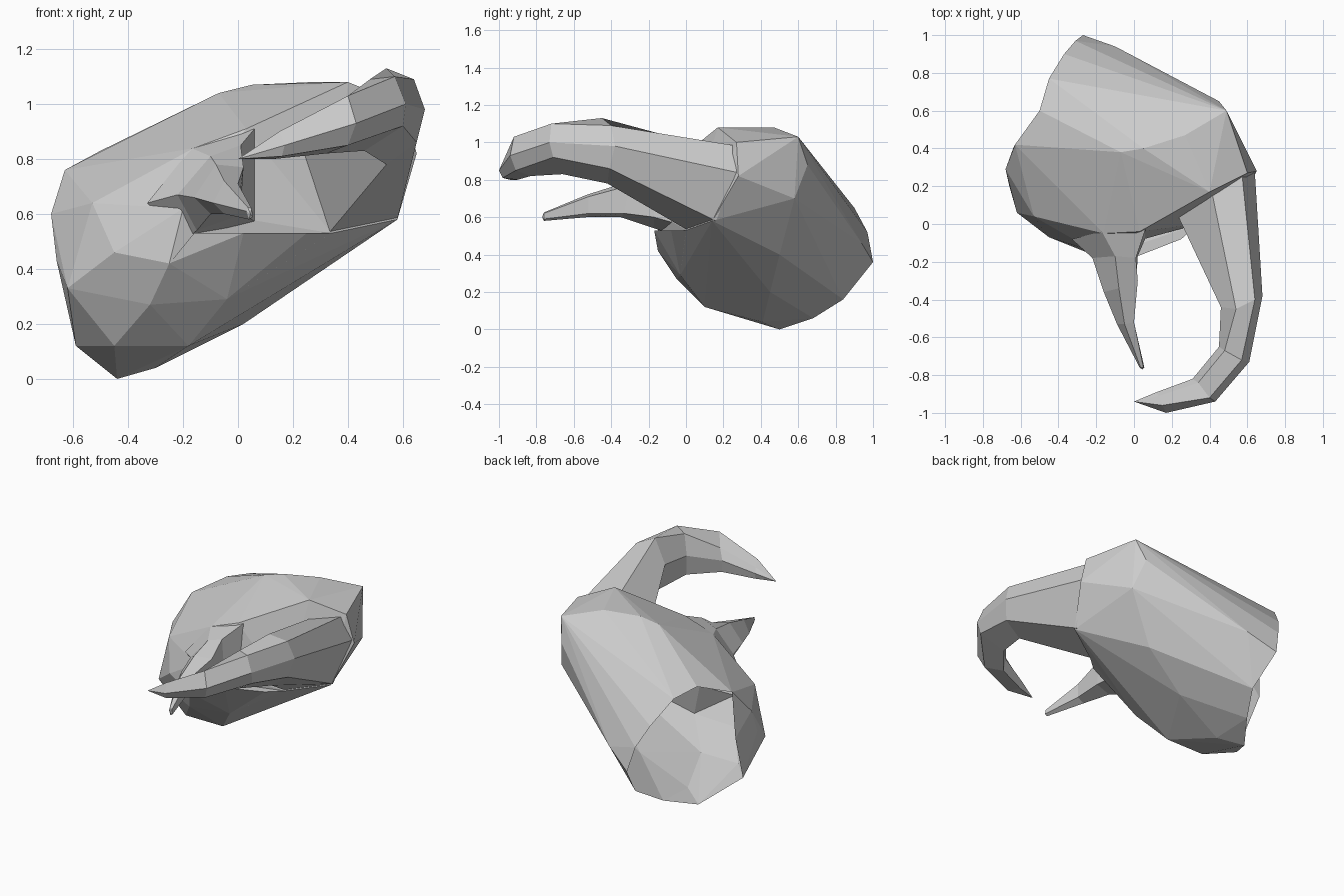
import bpy, bmesh, math


def finish(name, bm):
    bmesh.ops.recalc_face_normals(bm, faces=bm.faces[:])
    mesh = bpy.data.meshes.new(name)
    bm.to_mesh(mesh)
    bm.free()
    obj = bpy.data.objects.new(name, mesh)
    bpy.context.collection.objects.link(obj)
    return obj


def hull(name, points, opening=0, lip=None, lip_run=()):
    """Faceted shell around landmark points. The first `opening` points
    bound a mouth that is cut out; a lip point then fans to `lip_run`."""
    bm = bmesh.new()
    verts = [bm.verts.new(p) for p in points]
    bmesh.ops.convex_hull(bm, input=verts)
    rim = set(verts[:opening])
    cap = [f for f in bm.faces if all(v in rim for v in f.verts)]
    bmesh.ops.delete(bm, geom=cap, context='FACES_ONLY')
    if lip:
        centre = bm.verts.new(lip)
        for a, b in zip(lip_run, lip_run[1:]):
            bm.faces.new((verts[a], verts[b], centre))
    wires = [e for e in bm.edges if not e.link_faces]
    bmesh.ops.delete(bm, geom=wires, context='EDGES')
    loose = [v for v in bm.verts if not v.link_faces]
    bmesh.ops.delete(bm, geom=loose, context='VERTS')
    bmesh.ops.dissolve_limit(bm, angle_limit=math.radians(4),
                             verts=bm.verts[:], edges=bm.edges[:])
    return finish(name, bm)


def tapered_finger(name, sections, tip):
    """Loft matching cross-sections and close them to a point."""
    bm = bmesh.new()
    rings = [[bm.verts.new(p) for p in s] for s in sections]
    n = len(rings[0])
    for a, b in zip(rings, rings[1:]):
        for i in range(n):
            j = (i + 1) % n
            bm.faces.new((a[i], a[j], b[j], b[i]))
    end = bm.verts.new(tip)
    for i in range(n):
        bm.faces.new((rings[-1][i], rings[-1][(i + 1) % n], end))
    return finish(name, bm)


# Palm: open wrist end, broad middle, and front rim
wrist_ring = [
    (-.27, 1.0, .36), (-.31, .97, .52), (-.37, .9, .65), (-.45, .77, .8),
    (-.5, .6, .83), (-.63, .42, .76), (-.68, .29, .6), (-.66, .2, .43),
    (-.59, .25, .12), (-.44, .5, 0), (-.31, .68, .06), (-.22, .84, .16)]
middle = [
    (-.1, .94, .46), (.45, .65, .88), (.49, .6, 1.03), (.27, .47, 1.08),
    (.05, .4, 1.07), (-.07, .38, 1.04), (.5, .58, .7), (.3, .5, .4),
    (.02, .45, .2), (-.3, .41, .04), (-.18, .1, .12), (-.45, .1, .12),
    (-.62, .06, .33)]
front_rim = [
    (.22, .06, .92), (.4, .17, 1.08), (.6, .27, 1.0), (.65, .28, .82),
    (.58, .14, .58), (.34, 0, .53), (.3, .08, .44), (-.04, -.03, .29),
    (-.32, -.05, .27), (-.25, -.15, .42), (-.45, -.07, .46),
    (-.2, -.15, .62), (-.53, .04, .64), (-.16, -.05, .84), (.03, -.04, .91)]
hull("palm", wrist_ring + middle + front_rim, 12,
     (-.64, .4, .45), (5, 6, 7, 8))

# Shelf below the gap between the fingers
hull("lower_shelf", [
    (-.16, -.17, .53), (.02, -.17, .53), (.13, -.13, .53), (.25, -.08, .53),
    (.34, 0, .53), (.04, -.11, .46), (-.25, -.15, .42), (-.04, -.03, .29),
    (.3, .08, .44), (-.1, 0, .5)])

# Long curved finger, set into the palm rim
tapered_finger("long_finger", [
    [(.22, .07, .82), (.41, .18, .96), (.57, .28, .98),
     (.64, .27, .84), (.58, .16, .58), (.33, .01, .53)],
    [(.46, -.44, .98), (.54, -.45, 1.13), (.64, -.4, 1.09),
     (.68, -.38, .98), (.65, -.41, .86), (.54, -.42, .78)],
    [(.45, -.65, .96), (.48, -.67, 1.09), (.57, -.72, 1.1),
     (.61, -.73, 1.0), (.6, -.71, .92), (.46, -.66, .83)],
    [(.31, -.82, .9), (.34, -.84, .97), (.4, -.92, 1.03),
     (.43, -.94, .93), (.4, -.91, .85), (.32, -.83, .82)],
    [(.12, -.89, .84), (.13, -.91, .87), (.15, -.96, .9),
     (.17, -1.0, .85), (.16, -.98, .81), (.13, -.9, .8)]],
    (0, -.94, .8))

# Short pointed finger, flaring into the palm
tapered_finger("short_finger", [
    [(-.33, -.08, .64), (-.17, -.04, .84), (.06, -.03, .91),
     (.08, -.03, .56), (-.2, -.05, .5)],
    [(-.22, -.18, .67), (-.1, -.17, .81), (.01, -.18, .85),
     (.02, -.17, .6), (-.15, -.17, .54)],
    [(-.16, -.36, .66), (-.08, -.34, .78), (.02, -.3, .77),
     (.01, -.33, .62), (-.1, -.35, .6)],
    [(-.09, -.53, .64), (-.05, -.53, .72), (0, -.52, .71),
     (0, -.52, .62), (-.05, -.53, .6)],
    [(.03, -.76, .61), (.035, -.76, .625), (.05, -.76, .62),
     (.055, -.76, .59), (.04, -.76, .58)]],
    (.045, -.77, .6))
